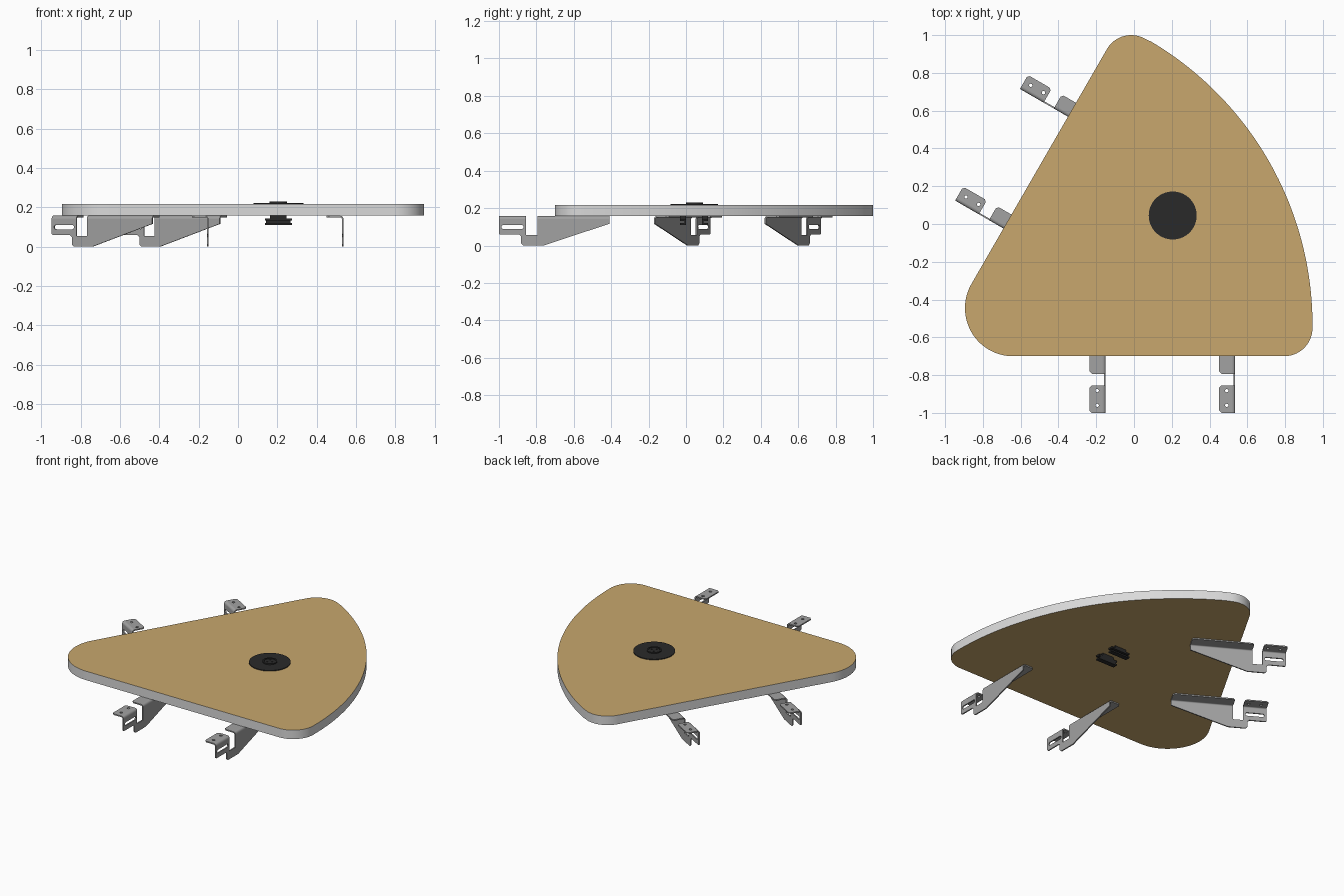
import bpy, bmesh, math
from mathutils import Matrix, Vector

if "Cube" in bpy.data.objects:
    bpy.data.objects.remove(bpy.data.objects["Cube"])


def material(name, rgb):
    m = bpy.data.materials.new(name)
    m.diffuse_color = (*rgb, 1)
    m.use_nodes = True
    m.node_tree.nodes["Principled BSDF"].inputs["Base Color"].default_value = m.diffuse_color
    return m


WOOD = material("wood", (0.58, 0.39, 0.155))
EDGE = material("light_grey_edge", (0.70, 0.70, 0.70))
STEEL = material("grey_steel", (0.36, 0.36, 0.36))
BLACK = material("black_plastic", (0.023, 0.023, 0.023))


def arc(c, r, a0, a1, n):
    return [(c[0] + r * math.cos(a0 + (a1 - a0) * i / n),
             c[1] + r * math.sin(a0 + (a1 - a0) * i / n)) for i in range(n + 1)]


def circle(c, r, n=16):
    return arc(c, r, 0, math.tau, n)[:-1]


def add_prism(bm, loops, z0, z1, mat=Matrix()):
    """Extrude an outline (with optional hole loops) from z0 to z1 into bm."""
    cu = bpy.data.curves.new("tmp", 'CURVE')
    cu.dimensions, cu.fill_mode, cu.extrude = '2D', 'BOTH', (z1 - z0) / 2
    for pts in loops:
        sp = cu.splines.new('POLY')
        sp.points.add(len(pts) - 1)
        sp.use_cyclic_u = True
        for p, q in zip(sp.points, pts):
            p.co = (q[0], q[1], 0, 1)
    ob = bpy.data.objects.new("tmp", cu)
    bpy.context.collection.objects.link(ob)
    dg = bpy.context.evaluated_depsgraph_get()
    me = bpy.data.meshes.new_from_object(ob.evaluated_get(dg))
    bpy.data.objects.remove(ob)
    me.transform(mat @ Matrix.Translation((0, 0, (z0 + z1) / 2)))
    bm.from_mesh(me)
    bpy.data.meshes.remove(me)


def finish(bm, name, *mats):
    bmesh.ops.remove_doubles(bm, verts=bm.verts, dist=1e-5)
    bmesh.ops.recalc_face_normals(bm, faces=bm.faces)
    me = bpy.data.meshes.new(name)
    for m in mats:
        me.materials.append(m)
    for f in bm.faces:
        f.material_index = 1 if len(mats) > 1 and abs(f.normal.z) < 0.5 else 0
    bm.to_mesh(me)
    bm.free()
    ob = bpy.data.objects.new(name, me)
    bpy.context.collection.objects.link(ob)
    bpy.ops.object.select_all(action='DESELECT')
    ob.select_set(True)
    bpy.context.view_layer.objects.active = ob
    bpy.ops.object.shade_smooth_by_angle(angle=math.radians(30))
    return ob


def box(x0, x1, y0, y1):
    return [(x0, y0), (x1, y0), (x1, y1), (x0, y1)]


def rounded(x0, x1, y0, y1, r, n=5):
    q = math.pi / 2
    return (arc((x1 - r, y1 - r), r, 0, q, n) + arc((x0 + r, y1 - r), r, q, 2 * q, n)
            + arc((x0 + r, y0 + r), r, 2 * q, 3 * q, n) + arc((x1 - r, y0 + r), r, 3 * q, 4 * q, n))


Z0, Z1 = 0.157, 0.217

# Tabletop: three rounded corners, two straight sides and one bowed side
left, right, top = Vector((-0.64, -0.445)), Vector((0.795, -0.55)), Vector((-0.015, 0.852))
bow = Vector((-0.80, -0.535))
ang = lambda v: math.atan2(v.y, v.x)
a0, a1 = ang(right - bow), ang(top - bow)
d = math.radians
outline = (arc(left, 0.255, d(150), d(270), 28) + arc(right, 0.15, d(270), d(360) + a0, 20)
           + arc(bow, (right - bow).length + 0.15, a0, a1, 48)[1:-1]
           + arc(top, 0.148, a1, d(150), 20))
bm = bmesh.new()
add_prism(bm, [outline], Z0, Z1)
finish(bm, "tabletop", WOOD, EDGE)

# Hanging brackets: slotted plate, two drilled flanges and the rounded bends
T, W, L, R = 0.008, 0.085, 0.59, 0.016
GAP0, GAP1 = 0.145, 0.207
plate = [(0, Z0 - R), (0, 0.064), (0.006, 0.058), (0.108, 0.058), (0.118, 0.048), (0.118, 0.012),
         (0.13, 0), (0.238, 0), (L, 0.116), (L, Z0 - R), (GAP1, Z0 - R), (GAP1, 0.055),
         (GAP0, 0.055), (GAP0, Z0 - R)]
slot = rounded(0.014, 0.131, 0.088, 0.110, 0.0105)
bend = arc((R, Z0 - R), R, math.pi, math.pi / 2, 5) + arc((R, Z0 - R), R - T, math.pi / 2, math.pi, 5)
UPRIGHT = Matrix.Rotation(math.pi / 2, 4, 'X')                    # outline y -> z
ALONG = Matrix(((0, 0, 1, 0), (1, 0, 0, 0), (0, 1, 0, 0), (0, 0, 0, 1)))  # outline -> yz


def flange(x0, x1):
    c = 0.012
    return [(x0, R), (x1, R), (x1, W - c), (x1 - c, W), (x0 + c, W), (x0, W - c)]


def bracket(name, tip, angle):
    bm = bmesh.new()
    add_prism(bm, [plate, slot], -T, 0, UPRIGHT)
    holes = [circle((x, 0.045), 0.009, 12) for x in (0.04, 0.118)]
    add_prism(bm, [flange(0, GAP0)] + holes, Z0 - T, Z0)
    add_prism(bm, [flange(GAP1, L)], Z0 - T, Z0)
    for x0, x1 in ((0, GAP0), (GAP1, L)):
        add_prism(bm, [bend], x0, x1, ALONG)
    bm.transform(Matrix.Translation((*tip, 0)) @ Matrix.Rotation(d(angle), 4, 'Z'))
    finish(bm, name, STEEL)


for i, x in enumerate((-0.150, 0.536)):
    bracket(f"front_bracket_{i + 1}", (x, -1.0), 90)
for i, tip in enumerate(((-0.947, 0.124), (-0.604, 0.715))):
    bracket(f"side_bracket_{i + 1}", tip, -30)

# Round cover plate with a raised socket in the middle
C = (0.205, 0.045)
bm = bmesh.new()
add_prism(bm, [circle(C, 0.127, 64)], Z1, 0.222)
finish(bm, "cover_plate", BLACK)
bm = bmesh.new()
add_prism(bm, [circle(C, 0.045, 40), circle(C, 0.036, 40)], 0.222, 0.229)
pins = [circle((C[0] + 0.018 * math.cos(d(a)), C[1] + 0.018 * math.sin(d(a))), 0.005, 10)
        for a in (0, 120, 240)]
add_prism(bm, [circle(C, 0.034, 40)] + pins, 0.222, 0.226)
finish(bm, "socket", BLACK)

# Two channel-shaped clips below the table
for i, y in enumerate((-0.016, 0.102)):
    s = 1 if i else -1
    bm = bmesh.new()
    x0, x1 = C[0] - 0.069, C[0] + 0.069
    add_prism(bm, [box(x0, x1, y - 0.016, y + 0.016)], 0.110, 0.120)
    add_prism(bm, [box(x0, x1, y - 0.016, y + 0.016)], 0.132, 0.142)
    yi = y - s * 0.012
    add_prism(bm, [box(x0 + 0.006, x1 - 0.006, yi - 0.004, yi + 0.004)], 0.120, 0.132)
    add_prism(bm, [box(C[0] - 0.042, C[0] + 0.042, y - 0.016, y + 0.016)], 0.142, Z0)
    finish(bm, f"clip_{i + 1}", BLACK)
